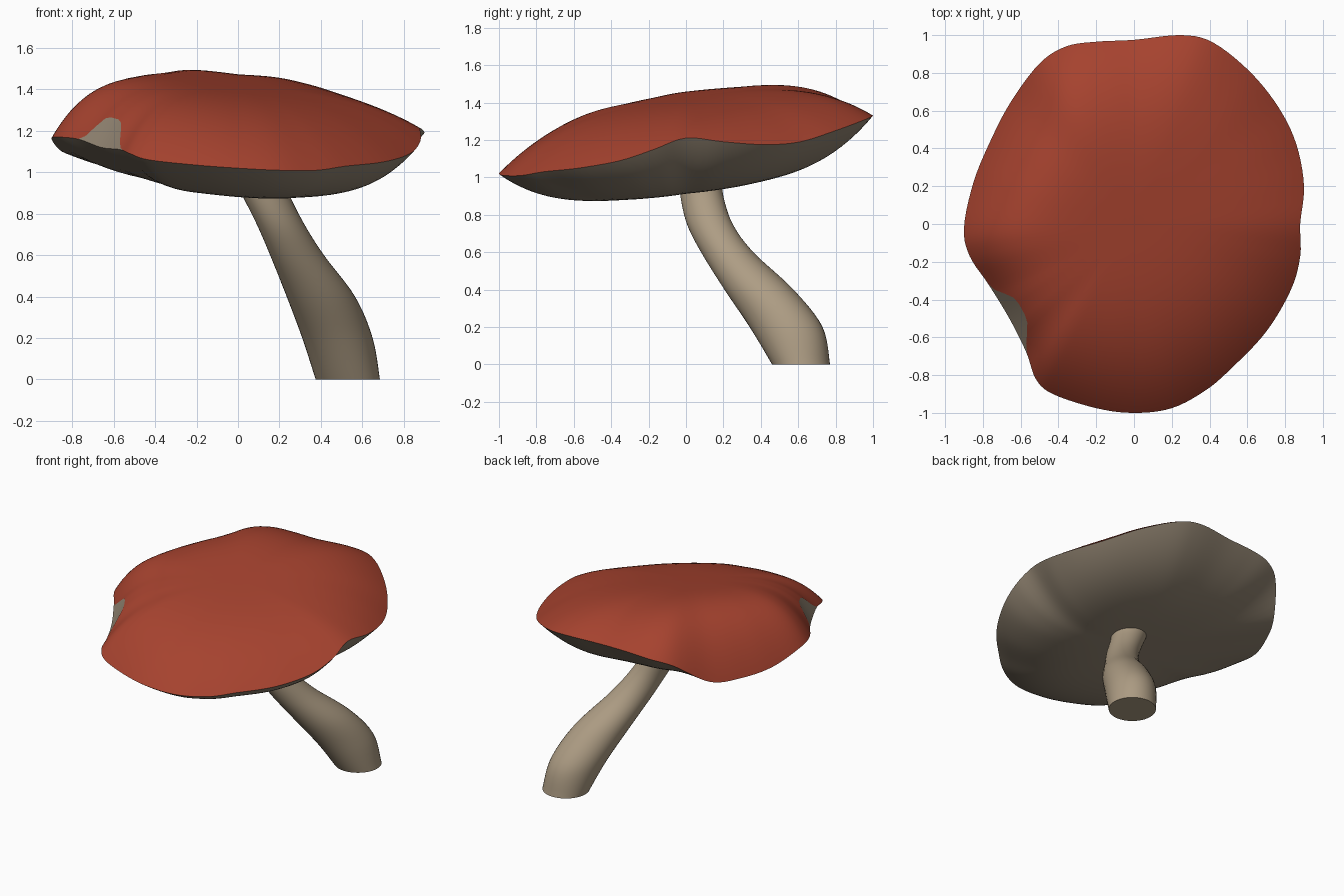
import bpy, math
from mathutils import Vector

if "Cube" in bpy.data.objects:
    bpy.data.objects.remove(bpy.data.objects["Cube"])


def catmull(pts, n, closed):
    """Smooth resample: n steps between each pair of points."""
    m, out = len(pts), []
    pick = (lambda k: pts[k % m]) if closed else (lambda k: pts[min(max(k, 0), m - 1)])
    for i in range(m if closed else m - 1):
        a, b, c, d = (Vector(pick(i + k)) for k in (-1, 0, 1, 2))
        for s in range(n):
            t = s / n
            out.append(0.5 * (2 * b + (c - a) * t + (2 * a - 5 * b + 4 * c - d) * t * t
                              + (3 * b - a - 3 * c + d) * t ** 3))
    if not closed:
        out.append(Vector(pts[-1]))
    return out


def loft(name, rings, color, cap_first=False, cap_last=False):
    n = len(rings[0])
    verts = [tuple(p) for r in rings for p in r]
    faces = [(i * n + j, i * n + (j + 1) % n, (i + 1) * n + (j + 1) % n, (i + 1) * n + j)
             for i in range(len(rings) - 1) for j in range(n)]
    if cap_first:
        faces.append(tuple(reversed(range(n))))
    if cap_last:
        faces.append(tuple(range(len(verts) - n, len(verts))))
    me = bpy.data.meshes.new(name)
    me.from_pydata(verts, [], faces)
    ob = bpy.data.objects.new(name, me)
    bpy.context.collection.objects.link(ob)
    mat = bpy.data.materials.new(name + "_colour")
    mat.diffuse_color = (*color, 1)
    mat.use_nodes = True
    mat.node_tree.nodes["Principled BSDF"].inputs["Base Color"].default_value = mat.diffuse_color
    me.materials.append(mat)
    bpy.context.view_layer.objects.active = ob
    bpy.ops.object.select_all(action='DESELECT')
    ob.select_set(True)
    bpy.ops.object.shade_smooth_by_angle(angle=math.radians(50))
    return ob


# Wavy cap rim, counterclockwise from +x
rim = catmull([
    (.88, 0, 1.21), (.9, .2, 1.19), (.86, .42, 1.175), (.77, .61, 1.19), (.62, .8, 1.25),
    (.42, .96, 1.31), (.25, 1, 1.33), (0, .975, 1.325), (-.2, .965, 1.32), (-.36, .94, 1.3),
    (-.5, .85, 1.25), (-.65, .65, 1.1), (-.76, .44, 1.08), (-.85, .22, 1.1), (-.9, -.02, 1.16),
    (-.87, -.17, 1.17), (-.77, -.32, 1.16), (-.66, -.5, 1.12), (-.57, -.68, 1.11),
    (-.52, -.82, 1.09), (-.43, -.9, 1.06), (-.2, -.975, 1.035), (0, -1, 1.02),
    (.2, -.975, 1.01), (.38, -.88, 1.01), (.52, -.76, 1.03), (.7, -.57, 1.05),
    (.83, -.35, 1.09), (.88, -.17, 1.15)], 5, True)


def notched(p):
    """Red edge pulled in and lifted where the cap has a bite."""
    ang = math.degrees(math.atan2(p.y, p.x)) % 360
    b = math.exp(-((ang - 217) / 10) ** 4)
    return Vector((p.x * (1 - .1 * b), p.y * (1 - .1 * b), p.z + .14 * b))


def shell(edge, rho, centre, a, b, power):
    """One ring of a tilted dome that meets the rim at rho = 1."""
    ring = []
    for p in edge:
        pw = power(-p.x / math.hypot(p.x, p.y))
        res = p.z - centre - a * p.x - b * p.y
        ring.append((p.x * rho, p.y * rho,
                     centre + rho * (a * p.x + b * p.y) + res * rho ** pw))
    return ring


red_edge = [notched(p) for p in rim]
rhos = [math.sin(math.pi / 2 * k / 24) for k in range(1, 25)]

# Cap top
top = [shell(red_edge, r, 1.425, -.1, .15, lambda c: 3.3 + 1.6 * max(c, 0)) for r in reversed(rhos)]
loft("cap_top", top, (.38, .055, .028), cap_last=True)

# Cap underside, with the wall of the bite
under = [shell(rim, r, .93, -.08, .13, lambda c: 3.8) for r in rhos]
loft("cap_underside", under + [red_edge], (.29, .235, .17), cap_first=True)

# Leaning, curved stem: z, x min, x max, y min, y max
rings = []
for z, x0, x1, y0, y1 in catmull([
        (0, .375, .685, .46, .77), (.2, .31, .65, .34, .73), (.4, .235, .565, .205, .575),
        (.6, .155, .415, .08, .36), (.75, .09, .32, .005, .25), (.9, .015, .245, -.03, .2),
        (1.0, -.03, .22, -.035, .195)], 6, False):
    lean = .25 * math.sin(math.pi * z)
    rings.append([((x0 + x1) / 2 + (x1 - x0) / 2 * math.cos(t),
                   (y0 + y1) / 2 + (y1 - y0) / 2 * math.sin(t + lean), z)
                  for t in (2 * math.pi * k / 40 for k in range(40))])
loft("stem", rings, (.42, .335, .23), cap_first=True, cap_last=True)
